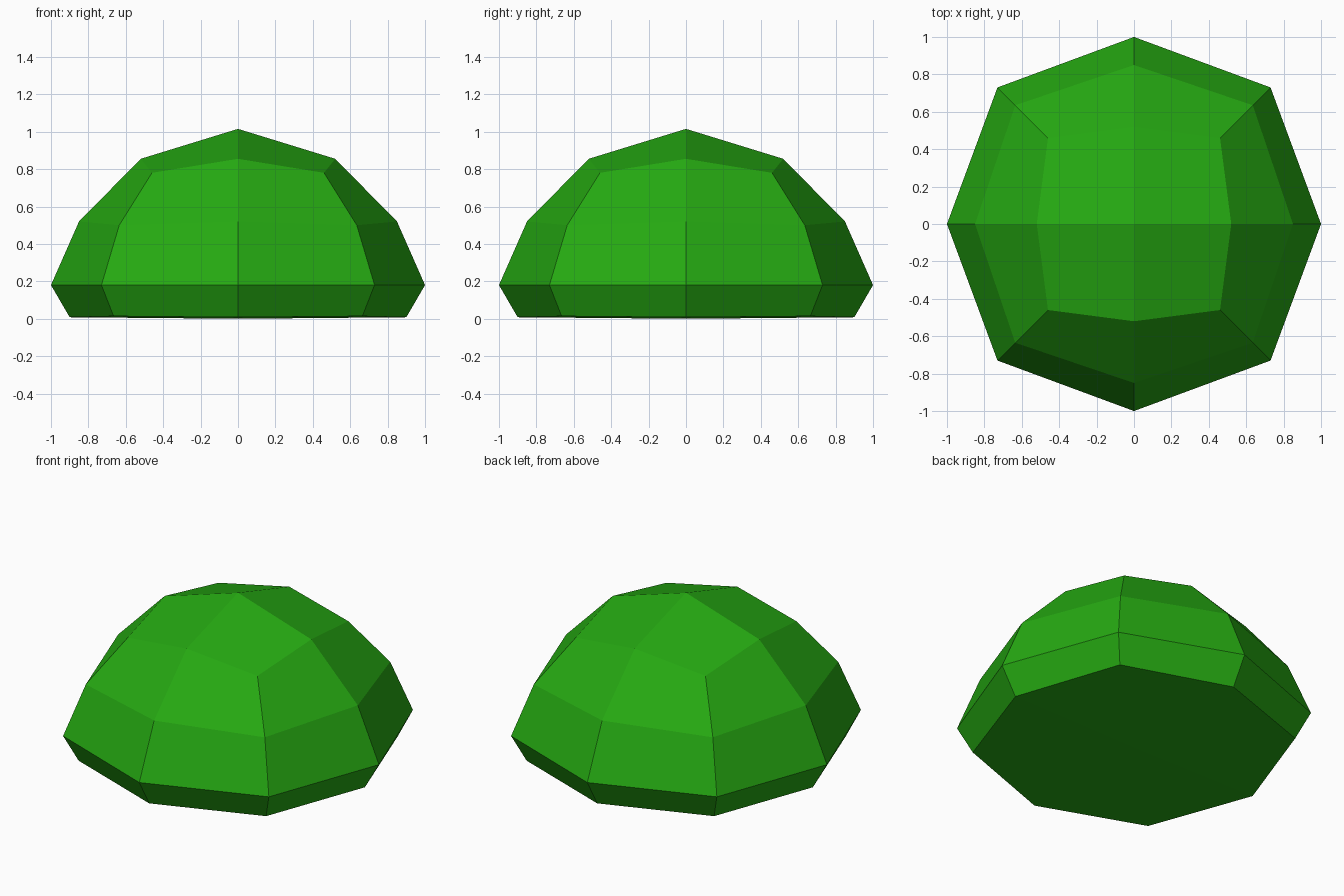
import bpy, bmesh, math

if "Cube" in bpy.data.objects:
    bpy.data.objects.remove(bpy.data.objects["Cube"])

green = bpy.data.materials.new("leaf green")
green.diffuse_color = (0.019, 0.40, 0.006, 1)
green.use_nodes = True
green.node_tree.nodes["Principled BSDF"].inputs["Base Color"].default_value = green.diffuse_color

# Rings from bottom to top: axis reach, axis height, diagonal offset, diagonal height
RINGS = [
    (0.90, 0.008, 0.665, 0.014),
    (1.00, 0.18, 0.73, 0.18),
    (0.85, 0.52, 0.635, 0.50),
    (0.52, 0.855, 0.46, 0.78),
]

bm = bmesh.new()


def make_ring(reach, z_axis, diag, z_diag):
    """Eight points alternating between the axes and the diagonals."""
    ring = []
    for i in range(8):
        a = i * math.pi / 4
        r, z = (diag * math.sqrt(2), z_diag) if i % 2 else (reach, z_axis)
        ring.append(bm.verts.new((r * math.cos(a), r * math.sin(a), z)))
    return ring


rings = [make_ring(*r) for r in RINGS]

# Side walls
for low, high in zip(rings, rings[1:]):
    for i in range(8):
        j = (i + 1) % 8
        bm.faces.new((low[i], low[j], high[j], high[i]))

# Crown and underside, each closed with four quads around a centre point
for ring, z in ((rings[-1], 1.015), (rings[0], 0.0)):
    centre = bm.verts.new((0, 0, z))
    for i in range(0, 8, 2):
        bm.faces.new((centre, ring[i], ring[i + 1], ring[(i + 2) % 8]))

bmesh.ops.recalc_face_normals(bm, faces=bm.faces)
mesh = bpy.data.meshes.new("bush_dome")
bm.to_mesh(mesh)
bm.free()
mesh.materials.append(green)
bpy.context.collection.objects.link(bpy.data.objects.new("bush_dome", mesh))
